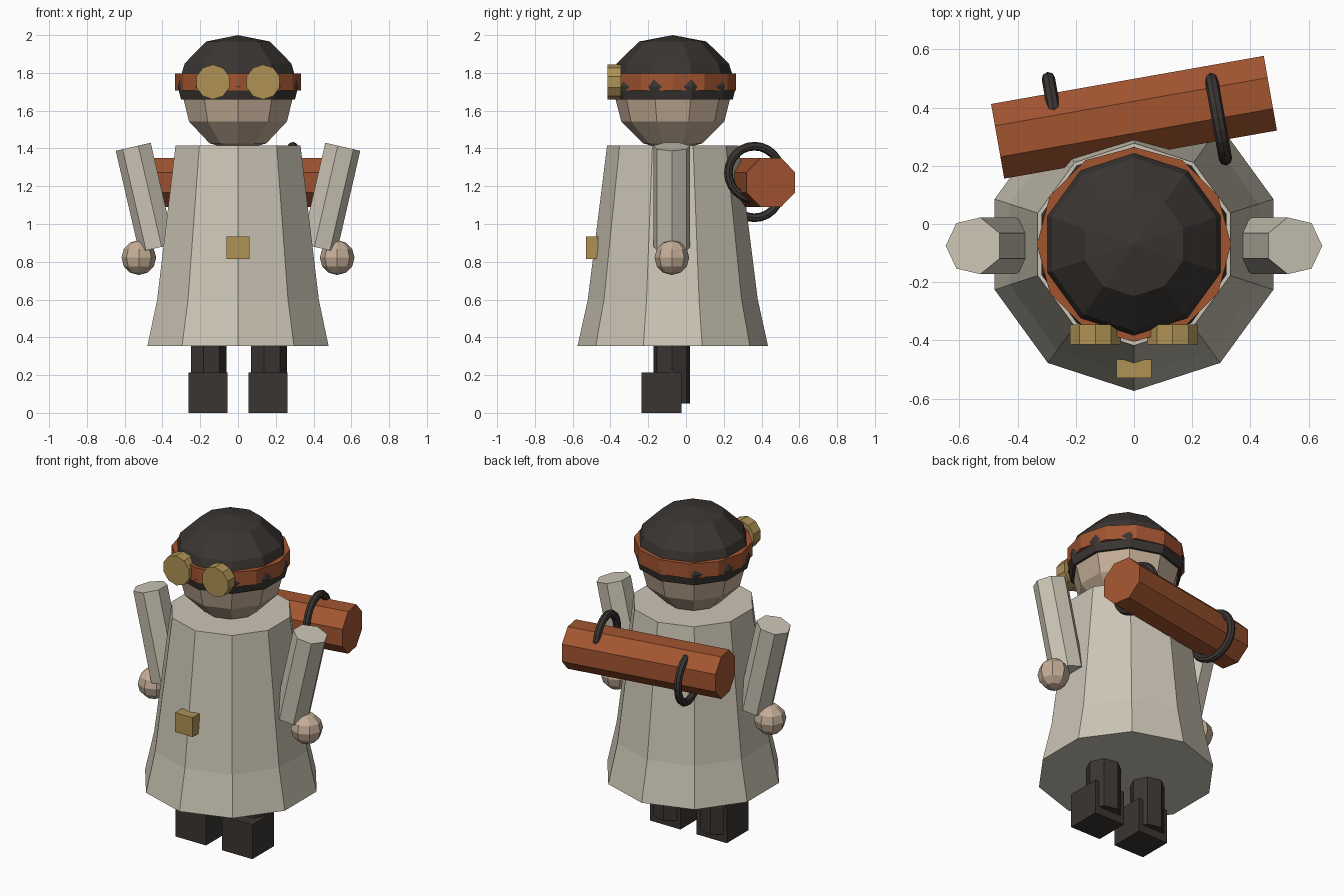
import bpy, bmesh
from math import sin, cos, pi, radians
from mathutils import Matrix, Vector

if "Cube" in bpy.data.objects:
    bpy.data.objects.remove(bpy.data.objects["Cube"])


def material(name, rgb):
    m = bpy.data.materials.new(name)
    m.diffuse_color = (*rgb, 1)
    m.use_nodes = True
    m.node_tree.nodes["Principled BSDF"].inputs["Base Color"].default_value = m.diffuse_color
    return m


CLOTH = material("cloth", (0.60, 0.56, 0.46))
DARK = material("dark_leather", (0.042, 0.036, 0.032))
RUST = material("rust_leather", (0.36, 0.09, 0.03))
BRASS = material("brass", (0.43, 0.29, 0.09))
SKIN = material("skin", (0.55, 0.42, 0.31))
CY = -0.07  # body axis in y


def finish(name, bm, mat, matrix=Matrix()):
    bm.transform(matrix)
    bmesh.ops.recalc_face_normals(bm, faces=bm.faces)
    me = bpy.data.meshes.new(name)
    bm.to_mesh(me)
    bm.free()
    me.materials.append(mat)
    ob = bpy.data.objects.new(name, me)
    bpy.context.collection.objects.link(ob)
    return ob


def lathe(name, mat, sides, profile, start=0.0, matrix=Matrix()):
    """Closed faceted solid from (radius, z) pairs."""
    bm = bmesh.new()
    rings = []
    for r, z in profile:
        rings.append([bm.verts.new((r * cos(start + 2 * pi * i / sides),
                                    r * sin(start + 2 * pi * i / sides), z))
                      for i in range(sides)])
    for a, b in zip(rings, rings[1:]):
        for i in range(sides):
            j = (i + 1) % sides
            bm.faces.new((a[i], a[j], b[j], b[i]))
    bm.faces.new(rings[0])
    bm.faces.new(rings[-1])
    bmesh.ops.remove_doubles(bm, verts=bm.verts, dist=1e-5)
    return finish(name, bm, mat, matrix)


def box(name, mat, lo, hi):
    bm = bmesh.new()
    bmesh.ops.create_cube(bm, size=1)
    lo, hi = Vector(lo), Vector(hi)
    m = Matrix.Translation((lo + hi) / 2) @ Matrix.Diagonal((*(hi - lo), 1))
    return finish(name, bm, mat, m)


body = Matrix.Translation((0, CY, 0))

# Coat, head, cap and goggle band
lathe("coat", CLOTH, 10, [(0.504, 0.355), (0.45, 0.60), (0.348, 1.415)], -pi / 2, body)
lathe("head", SKIN, 10, [(0.001, 1.385), (0.158, 1.427), (0.273, 1.543),
                         (0.313, 1.70), (0.30, 1.76)], -pi / 2, body)
lathe("cap", DARK, 10, [(0.317, 1.658), (0.335, 1.727), (0.297, 1.85),
                        (0.178, 1.966), (0.0, 2.0)], -pi / 2, body)
lathe("goggle_band", RUST, 12, [(0.334, 1.708), (0.334, 1.798)], 0, body)

# Belt buckle
box("buckle", BRASS, (-0.06, -0.53, 0.815), (0.06, -0.465, 0.935))

# Paired parts
for side, s in (("left", -1), ("right", 1)):
    lens = Matrix.Translation((s * 0.133, -0.345, 1.752)) @ Matrix.Rotation(pi / 2, 4, 'X')
    lathe(side + "_goggle_lens", BRASS, 10, [(0.092, 0), (0.092, 0.07)], pi / 2, lens)

    arm = (Matrix.Translation((s * 0.488, CY - 0.005, 1.142))
           @ Matrix.Rotation(radians(13) * s, 4, 'Y'))
    lathe(side + "_sleeve", CLOTH, 7, [(0.1, -0.275), (0.1, 0.275)],
          0 if s > 0 else pi, arm)

    bm = bmesh.new()
    bmesh.ops.create_uvsphere(bm, u_segments=8, v_segments=6, radius=0.092)
    finish(side + "_hand", bm, SKIN, Matrix.Translation((s * 0.525, CY - 0.005, 0.822)))

    lathe(side + "_leg", DARK, 7, [(0.1, 0.05), (0.1, 0.45)], 0,
          Matrix.Translation((s * 0.16, CY - 0.005, 0)))
    box(side + "_boot", DARK, (s * 0.159 - 0.104, -0.235, 0), (s * 0.159 + 0.104, -0.024, 0.213))

# Bedroll carried across the back
turn = Matrix.Rotation(radians(10), 4, 'Z')
roll = Matrix.Translation((0, 0.367, 1.22)) @ turn @ Matrix.Rotation(pi / 2, 4, 'Y')
lathe("bedroll", RUST, 8, [(0.141, -0.476), (0.141, 0.476)], pi / 8, roll)

# Strap rings around the bedroll
for name, x, z in (("left_strap_ring", -0.27, 1.173), ("right_strap_ring", 0.29, 1.272)):
    bpy.ops.mesh.primitive_torus_add(major_segments=24, minor_segments=8,
                                     major_radius=0.14, minor_radius=0.023)
    ring = bpy.context.object
    ring.name = name
    ring.data.materials.append(DARK)
    ring.matrix_world = (Matrix.Translation((x, 0.362, z)) @ turn
                         @ Matrix.Rotation(pi / 2, 4, 'Y'))
